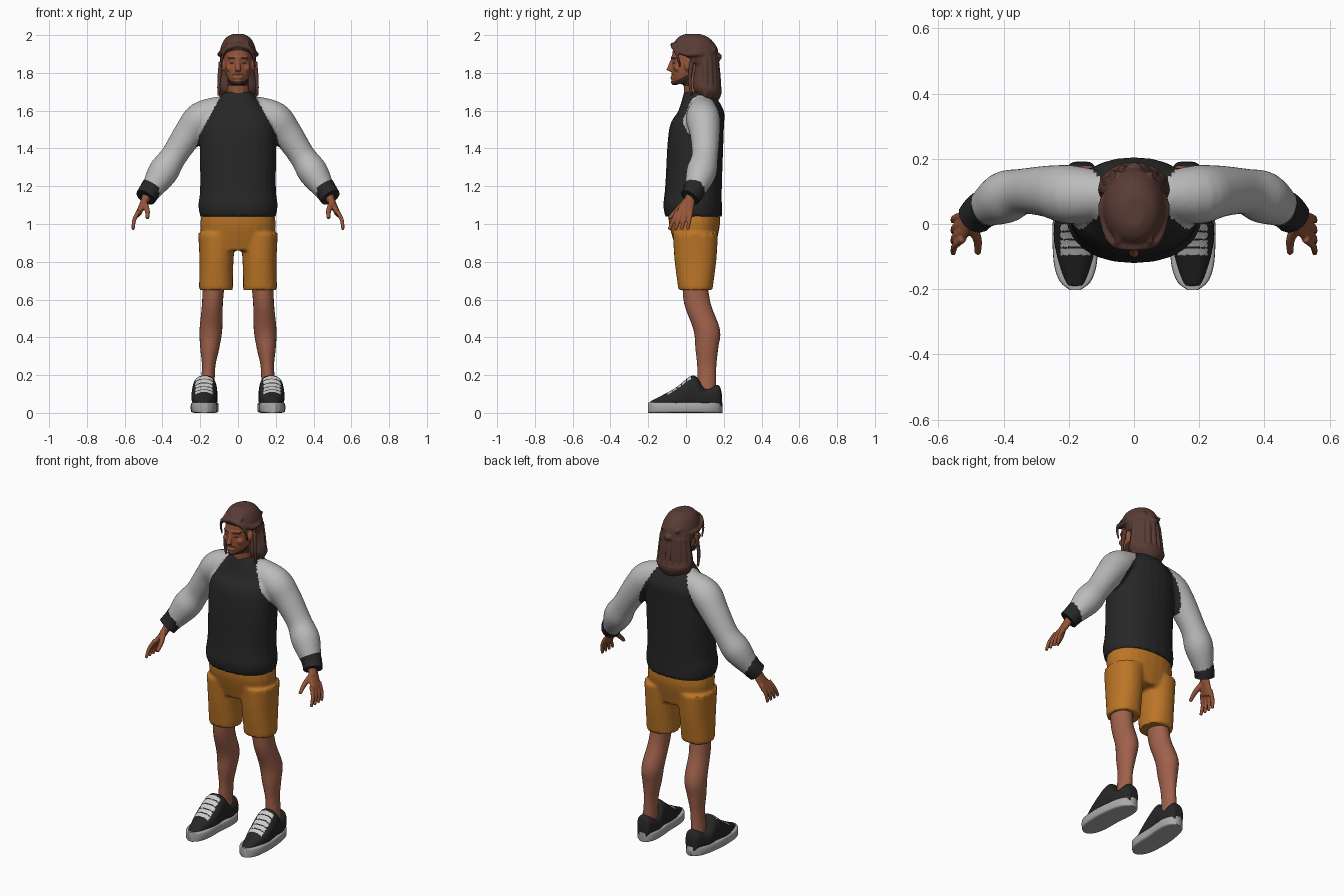
import bpy, bmesh, math
from mathutils import Vector, Matrix

if "Cube" in bpy.data.objects:
    bpy.data.objects.remove(bpy.data.objects["Cube"])

RIGHTWARD, DEPTH, UP = Vector((1, 0, 0)), Vector((0, 1, 0)), Vector((0, 0, 1))
SIDES = {"left": 1, "right": -1}


def material(name, red, green, blue):
    mat = bpy.data.materials.new(name)
    mat.use_nodes = True
    mat.diffuse_color = (red, green, blue, 1)
    mat.node_tree.nodes["Principled BSDF"].inputs["Base Color"].default_value = mat.diffuse_color
    return mat


black = material("charcoal cloth", .02, .02, .02)
grey = material("light grey cloth", .5, .5, .5)
ochre = material("ochre cloth", .5, .18, .02)
skin = material("skin", .3, .09, .04)
leg_skin = material("leg skin", .35, .12, .07)
brown = material("brown hair", .1, .045, .035)
dark_brown = material("dark beard", .05, .025, .02)
rubber = material("sole rubber", .4, .4, .4)
pale = material("pale laces", .6, .6, .6)


def smooth_rings(rings, steps=4):
    """Catmull-Rom interpolation through the rings."""
    result = []
    last = len(rings) - 1
    for i in range(last):
        window = [rings[min(max(j, 0), last)] for j in range(i - 1, i + 3)]
        for step in range(steps):
            t = step / steps
            result.append([q + t / 2 * (r - p + t * (2 * p - 5 * q + 4 * r - s + t * (3 * (q - r) + s - p)))
                           for p, q, r, s in zip(*window)])
    return result + [list(rings[last])]


def loft(bm, rings, side=1, axis=None, ref=DEPTH, power=1, count=24):
    """Closed tube through (x, y, z, half width, half depth) rings."""
    rings = smooth_rings(rings)
    loops = []
    for i, (x, y, z, width, depth) in enumerate(rings):
        after, before = rings[min(i + 1, len(rings) - 1)], rings[max(i - 1, 0)]
        tangent = axis or (Vector(after[:3]) - Vector(before[:3])).normalized()
        across = (ref - tangent * ref.dot(tangent)).normalized()
        sideways = across.cross(tangent)
        loop = []
        for k in range(count):
            angle = k * math.tau / count
            c, s = (math.copysign(abs(v) ** power, v) for v in (math.cos(angle), math.sin(angle)))
            point = Vector((x, y, z)) + sideways * c * width + across * s * depth
            loop.append(bm.verts.new((point.x * side, point.y, point.z)))
        loops.append(loop)
    for lower, upper in zip(loops, loops[1:]):
        for k in range(count):
            bm.faces.new((lower[k], lower[k - 1], upper[k - 1], upper[k]))
    bm.faces.new(loops[0])
    bm.faces.new(reversed(loops[-1]))


def stack(bm, rows, centre=lambda z: 0, side=1, power=1):
    """Upright loft from (z, half width, front, back) rows."""
    loft(bm, [(centre(z), (front + back) / 2, z, width, (back - front) / 2)
              for z, width, front, back in rows], side, UP, power=power)


def tube(bm, points, start, end, side=1, ref=DEPTH):
    """Round tube tapering from one radius to another."""
    radii = [start + (end - start) * i / (len(points) - 1) for i in range(len(points))]
    loft(bm, [(*point, radius, radius) for point, radius in zip(points, radii)], side, ref=ref, count=12)


def ball(bm, centre, radii):
    bmesh.ops.create_uvsphere(bm, u_segments=20, v_segments=12, radius=1,
                              matrix=Matrix.Translation(centre) @ Matrix.Diagonal((*radii, 1)))


def finish(name, bm, mats, rule=None, voxel=0):
    """Make the object, optionally fuse its parts, and colour faces by rule."""
    bmesh.ops.recalc_face_normals(bm, faces=bm.faces)
    mesh = bpy.data.meshes.new(name)
    bm.to_mesh(mesh)
    bm.free()
    ob = bpy.data.objects.new(name, mesh)
    bpy.context.scene.collection.objects.link(ob)
    if voxel:
        fuse = ob.modifiers.new("fuse", "REMESH")
        fuse.mode = "VOXEL"
        fuse.voxel_size = voxel
        relax = ob.modifiers.new("relax", "SMOOTH")
        relax.iterations = 3
        bpy.context.view_layer.update()
        depsgraph = bpy.context.evaluated_depsgraph_get()
        fused = bpy.data.meshes.new_from_object(ob.evaluated_get(depsgraph))
        ob.modifiers.clear()
        ob.data = fused
        bpy.data.meshes.remove(mesh)
        mesh = fused
        mesh.name = name
    mesh.materials.clear()
    for mat in mats:
        mesh.materials.append(mat)
    if rule:
        for face in mesh.polygons:
            face.material_index = rule(face.center, face.normal)
    mesh.shade_smooth()
    mesh.set_sharp_from_angle(angle=math.radians(50))


def raglan(centre, normal):
    """Sleeve colour outside a seam that bends at the armpit."""
    slope = .55 if centre.z > 1.47 else .3
    return int(abs(centre.x) > .2 + (1.48 - centre.z) * slope)


# Sweater: body and sleeves fused
bm = bmesh.new()
stack(bm, [(1.04, .2, -.11, .19), (1.1, .21, -.12, .19), (1.2, .2, -.11, .19),
           (1.5, .2, -.09, .2), (1.6, .16, -.04, .2), (1.7, .07, -.01, .14)], power=.9)
for side in SIDES.values():
    sleeve = [(.08, .09, 1.61, .07), (.19, .09, 1.56, .09), (.26, .1, 1.48, .08),
              (.34, .1, 1.36, .07), (.4, .08, 1.27, .08), (.47, .04, 1.16, .05)]
    loft(bm, [(*ring, ring[-1]) for ring in sleeve], side)
finish("sweater", bm, [black, grey], raglan, voxel=.01)

# Shorts: hips and two legs fused
bm = bmesh.new()
stack(bm, [(1.1, .18, -.09, .17), (1, .2, -.09, .18), (.86, .18, -.05, .15)], power=.9)
for side in SIDES.values():
    stack(bm, [(.95, .1, -.07, .17), (.8, .09, -.06, .16), (.65, .09, -.04, .14)],
          lambda z: .13 - z / 50, side, power=.9)
finish("shorts", bm, [ochre], voxel=.01)


def foot_width(y):
    return .07 * (1 - abs(y / .2) ** 4) ** .5


def foot_centre(y):
    """Feet turn out slightly."""
    return .18 - max(y, 0) / 10


def laces(centre, normal):
    """Pale bars over the instep."""
    across = abs(abs(centre.x) - foot_centre(centre.y))
    on_instep = -.1 < centre.y < .03 and across < .045 and normal.z > .4
    return int(on_instep and centre.y * 40 % 1 > .2)


for name, side in SIDES.items():
    # Cuff
    bm = bmesh.new()
    tube(bm, [(.45, .05, 1.2), (.47, .04, 1.17), (.49, .02, 1.14)], .06, .055, side)
    finish(name + "_cuff", bm, [black])

    # Hand: palm, four fingers and thumb
    bm = bmesh.new()
    tube(bm, [(.47, .03, 1.17), (.5, .01, 1.11)], .03, .02, side)
    loft(bm, [(.49, .02, 1.13, .02, .03), (.53, -.01, 1.05, .015, .045)], side)
    for i in range(4):
        base = Vector((.525, .024 * i - .045, 1.07))
        tip = Vector((.555, .033 * i - .09, .97))
        knuckle = base.lerp(tip, .5) + RIGHTWARD * .01
        tube(bm, [base, knuckle, tip], .013, .009, side)
    tube(bm, [(.5, 0, 1.12), (.48, -.05, 1.07), (.48, -.09, 1.03)], .018, .01, side, RIGHTWARD)
    finish(name + "_hand", bm, [skin], voxel=.005)

    # Leg, leaning outward toward the ankle
    bm = bmesh.new()
    stack(bm, [(.72, .06, -.02, .11), (.58, .055, -.01, .13), (.44, .06, .04, .18),
               (.34, .05, .05, .17), (.24, .035, .06, .16), (.1, .04, .06, .16)],
          lambda z: .17 - .06 * z, side)
    finish(name + "_leg", bm, [leg_skin])

    # Shoe upper, painted with laces
    bm = bmesh.new()
    ridge = [(.19, .1), (.17, .15), (.1, .13), (.04, .2), (-.06, .13), (-.19, .06)]
    loft(bm, [(foot_centre(y), y, top / 2 + .01, foot_width(y) * .93, top / 2 - .01) for y, top in ridge],
         side, DEPTH, UP, power=.8)
    finish(name + "_shoe", bm, [black, pale], laces, voxel=.005)

    # Sole
    bm = bmesh.new()
    lengths = [math.sin(math.radians(angle)) / 5 for angle in range(-80, 81, 20)]
    loft(bm, [(foot_centre(y), y - .005, .028, foot_width(y), .028) for y in lengths],
         side, DEPTH, UP, power=.3)
    finish(name + "_sole", bm, [rubber])


def face_hair(centre, normal):
    """Brows, eyes, moustache and jaw beard."""
    x, y, z = abs(centre.x), centre.y, centre.z
    brow = .015 < x < .055 and 1.873 < z < 1.884
    eye = .02 < x < .043 and 1.849 < z < 1.858
    moustache = x < .03 and 1.787 < z < 1.796
    lips = x < .02 and z > 1.762
    jaw = y < .03 and 1.73 < z < 1.757 + max(0, y + .055) / 2
    return int(y < -.03 and (brow or eye or moustache) or jaw and not lips)


# Head: skull, neck, nose, brow, lips, chin, cheeks and ears
bm = bmesh.new()
stack(bm, [(1.74, .04, -.06, .01), (1.78, .06, -.075, .07), (1.83, .073, -.075, .1),
           (1.92, .073, -.07, .12), (1.97, .05, -.04, .09)])
tube(bm, [(0, .05, 1.64), (0, .04, 1.8)], .06, .055)
tube(bm, [(0, -.07, 1.87), (0, -.09, 1.81)], .01, .016)
tube(bm, [(-.05, -.05, 1.88), (0, -.07, 1.88), (.05, -.05, 1.88)], .01, .01)
ball(bm, (0, -.07, 1.775), (.024, .012, .012))
ball(bm, (0, -.06, 1.75), (.024, .02, .016))
for side in SIDES.values():
    ball(bm, (side * .045, -.045, 1.825), (.02, .02, .02))
    ball(bm, (side * .08, .01, 1.84), (.012, .02, .03))
finish("head", bm, [skin, dark_brown], face_hair, voxel=.0045)

# Hair: cap and long back
bm = bmesh.new()
stack(bm, [(1.84, .09, .03, .16), (1.92, .095, -.07, .17), (1.98, .07, -.05, .13), (2.005, .03, -.01, .08)])
stack(bm, [(1.9, .09, .04, .16), (1.8, .09, .03, .15), (1.71, .11, .03, .19), (1.65, .06, .08, .17)])

# Hanging strands around the back
for i in range(9):
    angle = math.pi * (i + .5) / 9
    outward = Vector((math.cos(angle), math.sin(angle) * .85, 0))
    tube(bm, [DEPTH * .09 + outward * reach + UP * z for z, reach in ((1.88, .08), (1.72, .1), (1.66, .08))],
         .016, .01)

# Tied-back bands, face locks, swept ridges and knot
for side in SIDES.values():
    tube(bm, [(0, -.07, 1.95), (.06, -.06, 1.93), (.09, 0, 1.9), (.09, .08, 1.9), (0, .17, 1.89)],
         .013, .013, side, UP)
    tube(bm, [(.04, -.07, 1.94), (.08, -.05, 1.9), (.085, -.03, 1.83)], .01, .006, side)
    for x in (.02, .05):
        tube(bm, [(x, -.06, 1.95), (x, .03, 2 - x / 2), (x, .16, 1.92)], .01, .01, side, UP)
    tube(bm, [(.09, .03, 1.86), (.1, .02, 1.76), (.1, .03, 1.68)], .013, .008, side)
ball(bm, (0, .17, 1.885), (.025, .02, .02))
finish("hair", bm, [brown], voxel=.006)
